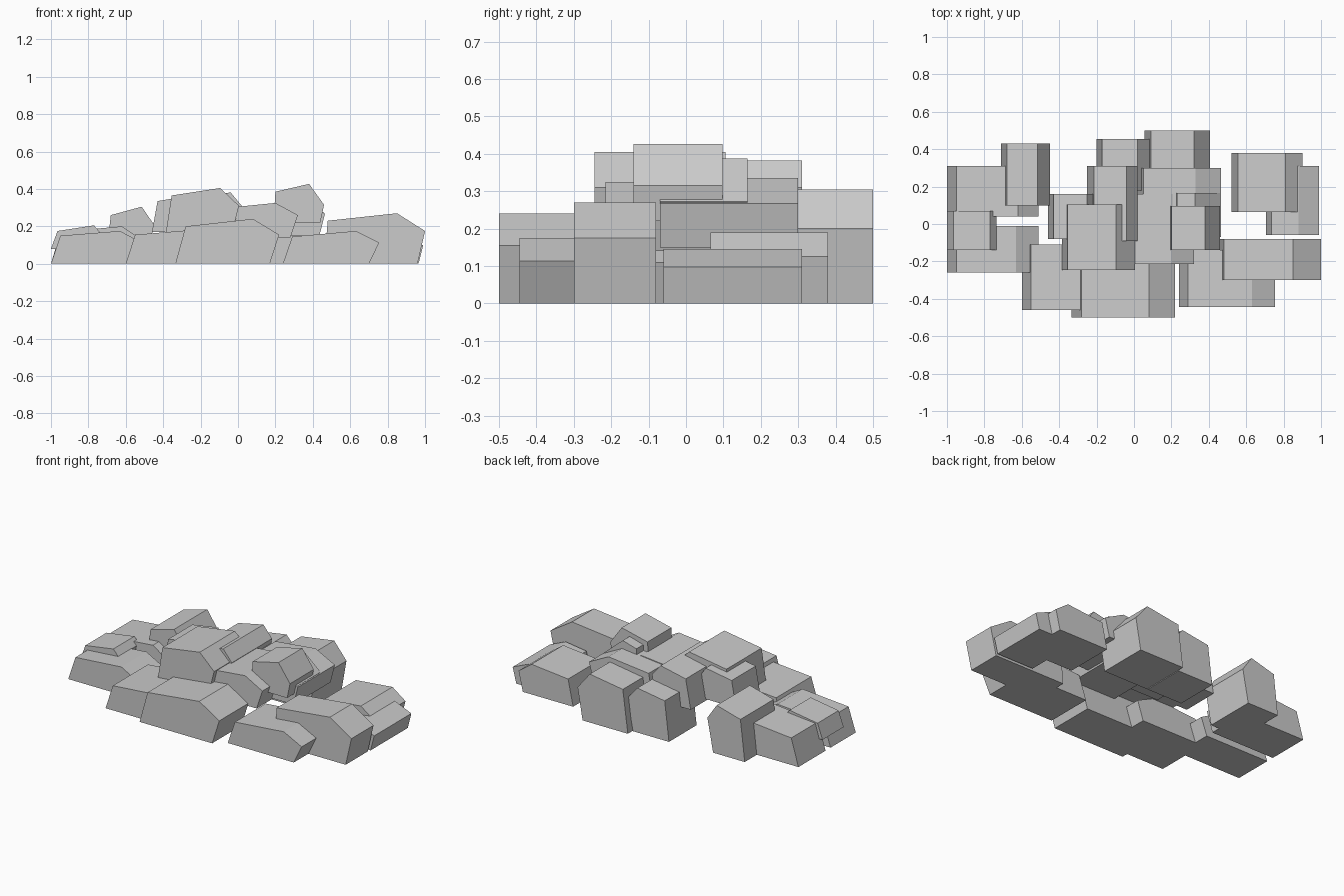
import bpy, bmesh

stone = bpy.data.materials.new("stone_grey")
stone.diffuse_color = (0.6, 0.6, 0.6, 1)


def rock(name, y0, y1, base, left, shoulder, peak, corner, right):
    """Five-sided slab: an x/z profile pushed along y."""
    profile = [(left, base), (right, base), corner, peak, shoulder]
    bm = bmesh.new()
    face = bm.faces.new([bm.verts.new((x, y0, z)) for x, z in profile])
    out = bmesh.ops.extrude_face_region(bm, geom=[face])
    moved = [g for g in out["geom"] if isinstance(g, bmesh.types.BMVert)]
    bmesh.ops.translate(bm, verts=moved, vec=(0, y1 - y0, 0))
    bmesh.ops.recalc_face_normals(bm, faces=bm.faces)
    mesh = bpy.data.meshes.new(name)
    bm.to_mesh(mesh)
    bm.free()
    mesh.materials.append(stone)
    bpy.context.collection.objects.link(bpy.data.objects.new(name, mesh))


# Ground rocks, front row
rock("front_middle_rock", -0.5, -0.21, 0, -0.335, (-0.28, 0.20), (0.08, 0.24), (0.22, 0.155), 0.17)
rock("front_left_rock", -0.46, -0.11, 0, -0.60, (-0.55, 0.155), (-0.25, 0.18), (-0.12, 0.12), -0.16)
rock("front_right_rock", -0.445, -0.14, 0, 0.24, (0.29, 0.145), (0.63, 0.175), (0.755, 0.113), 0.70)
rock("right_end_rock", -0.30, -0.08, 0, 0.46, (0.48, 0.23), (0.85, 0.27), (1.0, 0.175), 0.96)
rock("left_end_rock", -0.26, -0.01, 0, -1.0, (-0.95, 0.15), (-0.63, 0.175), (-0.51, 0.11), -0.55)

# Ground rocks, back row
rock("back_left_rock", 0.04, 0.31, 0, -1.0, (-0.95, 0.17), (-0.62, 0.20), (-0.51, 0.125), -0.55)
rock("back_left_tall_rock", 0.10, 0.43, 0, -0.71, (-0.68, 0.26), (-0.515, 0.305), (-0.45, 0.21), -0.49)
rock("back_middle_rock", 0.18, 0.455, 0, -0.20, (-0.17, 0.25), (0.02, 0.28), (0.09, 0.20), 0.05)
rock("back_tall_rock", 0.18, 0.5, 0, 0.055, (0.09, 0.27), (0.32, 0.305), (0.405, 0.20), 0.37)
rock("back_right_rock", 0.065, 0.38, 0, 0.52, (0.555, 0.165), (0.81, 0.19), (0.90, 0.125), 0.87)
rock("right_low_rock", -0.06, 0.31, 0, 0.705, (0.735, 0.125), (0.88, 0.145), (0.99, 0.098), 0.965)

# Middle layer
rock("middle_front_rock", -0.215, 0.16, 0.14, -0.03, (0.0, 0.305), (0.20, 0.325), (0.32, 0.26), 0.28)
rock("middle_right_rock", -0.07, 0.30, 0.15, 0.02, (0.05, 0.305), (0.33, 0.335), (0.465, 0.267), 0.435)
rock("middle_back_rock", -0.09, 0.31, 0.16, -0.25, (-0.215, 0.345), (-0.04, 0.382), (0.02, 0.31), -0.01)
rock("middle_left_rock", -0.08, 0.16, 0.17, -0.46, (-0.43, 0.335), (-0.25, 0.365), (-0.19, 0.28), -0.22)
rock("middle_large_rock", -0.245, 0.105, 0.17, -0.385, (-0.355, 0.365), (-0.095, 0.405), (0.005, 0.31), -0.03)
rock("small_left_rock", -0.14, 0.07, 0.08, -1.0, (-0.965, 0.175), (-0.77, 0.205), (-0.735, 0.165), -0.755)

# Top rocks
rock("top_rock", -0.14, 0.097, 0.22, 0.19, (0.20, 0.385), (0.38, 0.427), (0.46, 0.315), 0.44)
rock("top_back_rock", -0.07, 0.165, 0.22, 0.22, (0.23, 0.36), (0.325, 0.387), (0.46, 0.272), 0.44)
